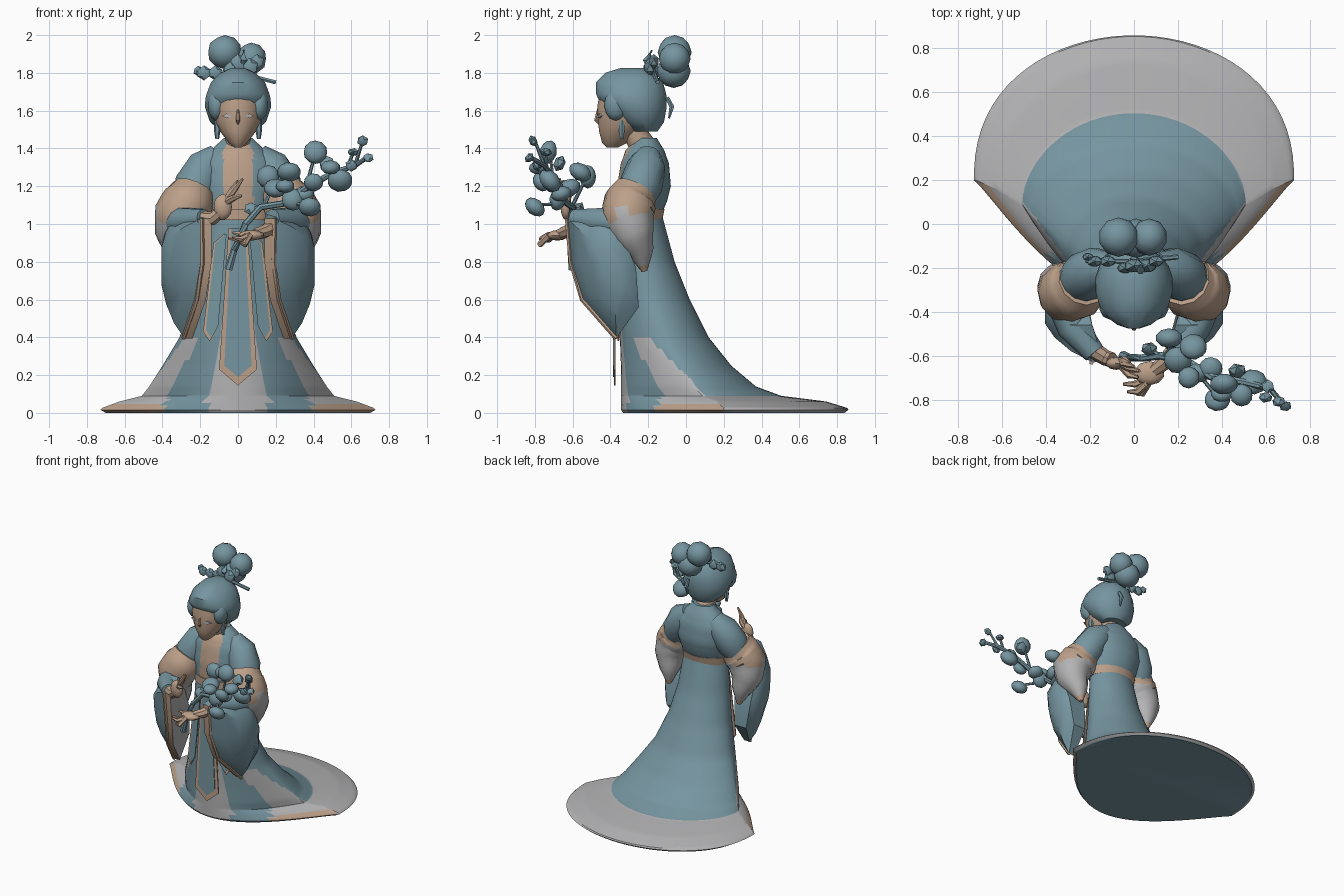
import bpy, bmesh, math
from mathutils import Vector, Matrix

def mat(name, c):
    m = bpy.data.materials.new(name)
    m.diffuse_color = (*c, 1)
    return m

MATS = [mat("slate blue", (.18, .30, .35)), mat("warm tan", (.50, .35, .25)), mat("pale grey", (.45, .45, .46))]
BLUE, TAN, GREY = 0, 1, 2

def finish(bm, name, color=BLUE, angle=38):
    bmesh.ops.recalc_face_normals(bm, faces=bm.faces[:])
    for f in bm.faces:
        f.material_index = color(f.calc_center_median()) if callable(color) else color
    me = bpy.data.meshes.new(name)
    bm.to_mesh(me)
    bm.free()
    for m in MATS:
        me.materials.append(m)
    ob = bpy.data.objects.new(name, me)
    bpy.context.collection.objects.link(ob)
    bpy.ops.object.select_all(action='DESELECT')
    ob.select_set(True)
    bpy.context.view_layer.objects.active = ob
    bpy.ops.object.shade_smooth_by_angle(angle=math.radians(angle))
    return ob

def skin(bm, rings):
    n = len(rings[0])
    vs = [[bm.verts.new(p) for p in r] for r in rings]
    for a, b in zip(vs, vs[1:]):
        for i in range(n):
            j = (i + 1) % n
            bm.faces.new((a[i], a[j], b[j], b[i]))
    bm.faces.new(vs[0])
    bm.faces.new(vs[-1])

def loft(name, rows, color=BLUE, n=24, sub=1, angle=38, back=lambda z: 1):
    # rows: z, half width, front y, widest y, back y, front squareness
    full = []
    for a, b in zip(rows, rows[1:]):
        for k in range(sub):
            full.append([u + (v - u) * k / sub for u, v in zip(a, b)])
    full.append(rows[-1])
    rings = []
    for z, w, yf, ym, yb, p in full:
        r = []
        for i in range(n):
            t = 2 * math.pi * (i + .5) / n
            s, c = math.sin(t), math.cos(t)
            r.append((w * s, ym - (ym - yf) * c ** p if c > 0 else ym + (yb - ym) * abs(c) ** back(z), z))
        rings.append(r)
    bm = bmesh.new()
    skin(bm, rings)
    return finish(bm, name, color, angle)

def tube(name, pts, color=BLUE, n=8, sub=1):
    # pts: x, y, z, radius
    pts = [[u + (v - u) * k / sub for u, v in zip(a, b)] for a, b in zip(pts, pts[1:]) for k in range(sub)] + [pts[-1]]
    P = [Vector(p[:3]) for p in pts]
    rings = []
    for i, p in enumerate(P):
        d = (P[min(i + 1, len(P) - 1)] - P[max(i - 1, 0)]).normalized()
        ref = Vector((0, 0, 1)) if abs(d.z) < .9 else Vector((0, 1, 0))
        if sub > 1:
            ref = Vector((0, 1, 0))
        u = d.cross(ref).normalized()
        v = d.cross(u)
        rings.append([p + pts[i][3] * (u * math.cos(2 * math.pi * k / n) + v * math.sin(2 * math.pi * k / n)) for k in range(n)])
    bm = bmesh.new()
    skin(bm, rings)
    return finish(bm, name, color)

def blob(name, c, r, color=BLUE, sub=2, rot=0):
    bm = bmesh.new()
    M = Matrix.Translation(c) @ Matrix.Rotation(rot, 4, 'X') @ Matrix.Diagonal((*r, 1))
    bmesh.ops.create_icosphere(bm, subdivisions=sub, radius=1, matrix=M)
    return finish(bm, name, color)

def plate(name, pts, y, color, thick=.008):
    # flat panel from (x, z, y offset) points
    bm = bmesh.new()
    f = [(x, y + o, z) for x, z, o in pts]
    skin(bm, [f, [(a, b + thick, c) for a, b, c in f]])
    return finish(bm, name, color)

# robe skirt with long train
def skirt_color(c):
    if c.z < .003:
        return BLUE
    x, low = abs(c.x), max(0, .5 - c.z)
    if c.y < -.05 and x < .07 + .22 * low and c.z < .55:
        return GREY
    if x < .16 + .5 * low and c.y < -.06 - .2 * c.z:
        return BLUE
    if c.z < .045 and c.y < .19 and x > .4:
        return TAN
    return GREY if c.z < max(.09, min(.39, .2 - c.y)) else BLUE

loft("robe_skirt", [
    (0, .70, -.335, .2, .84, 2.3), (.016, .73, -.345, .2, .86, 2.3), (.026, .72, -.345, .2, .855, 2.3),
    (.06, .63, -.345, .16, .745, 2.2), (.076, .565, -.345, .12, .62, 2.1), (.09, .51, -.345, .09, .505, 2.0),
    (.14, .47, -.345, .04, .37, 1.8),
    (.25, .40, -.345, -.02, .24, 1.5), (.4, .31, -.35, -.10, .12, 1.1), (.6, .24, -.36, -.17, .02, 1),
    (.8, .20, -.365, -.22, -.06, 1), (1.06, .17, -.36, -.25, -.13, 1)], skirt_color, n=72, sub=5, angle=30,
    back=lambda z: .82 + min(.28, z * 3))

# bodice, tan collar front, waist belt
loft("bodice", [
    (1.04, .165, -.36, -.25, -.135, 1), (1.12, .185, -.365, -.23, -.10, 1), (1.2, .205, -.365, -.22, -.08, 1),
    (1.32, .205, -.345, -.21, -.09, 1), (1.39, .145, -.32, -.21, -.115, 1), (1.455, .075, -.26, -.21, -.155, 1)],
    lambda c: TAN if abs(c.x) < min(.08, .08 - (c.z - 1.38) * .5) and c.y < -.25 else BLUE, n=72, sub=3)
loft("waist_belt", [(1.02, .178, -.37, -.25, -.125, 1), (1.08, .182, -.372, -.24, -.112, 1)], TAN)

# front sash: tan border, blue centre, narrower side panels
plate("sash_border", [(-.05, .98, 0), (.05, .98, 0), (.1, .23, 0), (0, .145, 0), (-.1, .23, 0)], -.382, TAN)
plate("sash_centre", [(-.036, .98, 0), (.036, .98, 0), (.072, .25, 0), (0, .19, 0), (-.072, .25, 0)], -.387, BLUE)
for s in (-1, 1):
    plate("side_panel_border", [(s * .07, .95, 0), (s * .13, .9, .02), (s * .185, .43, .02), (s * .15, .38, .01), (s * .11, .45, 0)], -.372, TAN)
    plate("side_panel", [(s * .06, .95, 0), (s * .12, .9, .02), (s * .17, .44, .02), (s * .145, .40, .01), (s * .105, .46, 0)], -.378, BLUE)

# neck, face, hair
tube("neck", [(0, -.22, 1.40, .07), (0, -.27, 1.48, .065), (0, -.28, 1.56, .07)], TAN, 12)
loft("face", [
    (1.405, .02, -.42, -.39, -.36, 1), (1.43, .05, -.445, -.38, -.31, 1), (1.49, .095, -.462, -.35, -.25, 1),
    (1.55, .125, -.468, -.33, -.2, 1), (1.62, .135, -.472, -.32, -.2, 1), (1.69, .12, -.46, -.32, -.2, 1)], TAN, n=18)
tube("nose", [(0, -.466, 1.61, .005), (0, -.476, 1.55, .012), (0, -.460, 1.53, .006)], TAN, 6)
# hair cap, cut as a heart shape above the face
loft("hair", [
    (1.49, .09, -.29, -.22, -.15, 1), (1.54, .15, -.355, -.24, -.115, 1), (1.62, .178, -.425, -.27, -.10, .8),
    (1.665, .174, -.468, -.28, -.10, .8), (1.69, .168, -.478, -.28, -.103, .85), (1.75, .145, -.478, -.27, -.12, 1),
    (1.80, .095, -.43, -.27, -.17, 1), (1.825, .04, -.35, -.27, -.21, 1)], BLUE, n=20)
for s in (-1, 1):
    plate("eye", [(s * .035, 1.57, 0), (s * .06, 1.585, .004), (s * .085, 1.572, .014), (s * .06, 1.56, .004)], -.466, GREY, .009)
    blob("temple_hair", (s * .112, -.37, 1.63), (.048, .065, .085))
    tube("earring", [(s * .11, -.34, 1.57, .012), (s * .11, -.34, 1.5, .018), (s * .11, -.34, 1.45, .01)], BLUE, 6)

# bun lobes, hair flowers, hairpins
for c, r in (((-.07, -.06, 1.91), (.092, .09, .09)), ((.07, -.06, 1.875), (.082, .085, .085)), ((.01, -.065, 1.81), (.095, .09, .09))):
    blob("hair_bun", c, r)
for x, y, z, r in ((-.18, -.17, 1.80, .04), (-.21, -.15, 1.81, .028), (-.12, -.17, 1.80, .04), (.0, -.19, 1.85, .05),
                   (-.04, -.2, 1.82, .04), (.06, -.19, 1.83, .05), (.1, -.17, 1.86, .04)):
    blob("hair_flower", (x, y, z), (r, r * .7, r), BLUE, 1)
tube("hairpin", [(-.22, -.17, 1.81, .008), (0, -.17, 1.8, .012), (.2, -.15, 1.75, .012)], BLUE, 6)
tube("hair_spike", [(0, -.16, 1.8, .02), (.03, -.21, 1.87, .02), (.03, -.18, 1.92, .006)], BLUE, 6)
tube("back_hair_drop", [(.05, -.10, 1.67, .012), (.05, -.075, 1.62, .015), (.05, -.09, 1.56, .006)], BLUE, 6)

# sleeves, both sides: y, z, inner x, outer x of the hanging sleeve outline
OUT = [(-.63, 1.03, .14, .19), (-.61, .8, .14, .185), (-.55, .6, .17, .215), (-.37, .395, .24, .285),
       (-.25, .56, .24, .34), (-.265, .77, .23, .37), (-.36, 1.0, .22, .37), (-.46, 1.085, .19, .29)]
def hanging_sleeve(s):
    rings = [[(s * a, y, z) for y, z, a, b in OUT], [(s * b, y, z) for y, z, a, b in OUT]]
    for k, f in ((.8, .45), (.55, .8), (.3, 1)):
        rings.append([(s * (b + (.405 - b) * f), -.38 + (y + .38) * k, .8 + (z - .8) * k) for y, z, a, b in OUT])
    bm = bmesh.new()
    skin(bm, rings)
    def color(c):
        if abs(c.x) < .22 and -.52 < c.y < -.36:
            return GREY          # lining
        for (y, z, a, b), (y2, z2, a2, b2) in zip(OUT[:3], OUT[1:4]):
            if abs(c.y - (y + y2) / 2) < .01 and abs(c.z - (z + z2) / 2) < .01:
                return TAN       # trim on the opening
        return BLUE
    finish(bm, "hanging_sleeve", color, 40)
    tube("sleeve_trim", [(s * (b + .003), y, z, .012) for y, z, a, b in OUT[:4]], TAN, 5)

for s in (-1, 1):
    hanging_sleeve(s)
    tube("upper_sleeve", [(s * .10, -.2, 1.36, .07), (s * .17, -.21, 1.30, .105), (s * .225, -.24, 1.2, .115), (s * .25, -.26, 1.14, .10)], BLUE, 12)
    tube("over_sleeve", [(s * .235, -.265, 1.18, .115), (s * .26, -.295, 1.12, .14), (s * .305, -.31, 1.05, .14),
                         (s * .325, -.28, .95, .115), (s * .31, -.24, .85, .07), (s * .3, -.22, .75, .015)],
         lambda c: TAN if c.z > 1.07 or (c.y < -.39 and c.z > 1) or c.z < .79 else GREY, 12, 3)
    tube("forearm_sleeve", [(s * .31, -.38, 1.01, .08), (s * .28, -.47, 1.015, .072), (s * .18, -.59, 1.03, .05)], BLUE, 10)

# raised hand
tube("raised_wrist", [(-.21, -.56, 1.03, .042), (-.13, -.61, 1.03, .036), (-.10, -.62, 1.06, .035)], TAN)
blob("raised_palm", (-.08, -.635, 1.09), (.05, .03, .07), TAN)
for x, z, y in ((.025, 1.24, -.66), (0, 1.23, -.64), (-.02, 1.20, -.62), (.02, 1.15, -.69)):
    tube("raised_finger", [(-.07, -.63, 1.11, .02), ((x - .06) / 2, y, (z + 1.13) / 2, .017), (x, y - .01, z, .007)], TAN, 6)

# open hand holding the stem
tube("open_wrist", [(.2, -.56, 1.0, .042), (.14, -.63, .96, .036), (.09, -.67, .945, .03)], TAN)
blob("open_palm", (.07, -.68, .94), (.07, .055, .028), TAN)
for x, y, z in ((-.05, -.73, .925), (-.03, -.765, .93), (.01, -.775, .90), (-.03, -.68, .955)):
    tube("open_finger", [(.06, (y - .68) / 2, .94, .02), ((x + .06) / 2, y, z - .01, .016), (x, y, z, .007)], TAN, 6)

# flowering branch
tube("branch", [(-.05, -.6, .76, .022), (-.02, -.61, .86, .018), (.04, -.61, 1.0, .018), (.12, -.6, 1.09, .018), (.25, -.63, 1.11, .018),
                (.36, -.7, 1.19, .018), (.5, -.72, 1.27, .016), (.62, -.75, 1.31, .014), (.68, -.82, 1.35, .012)], BLUE, 7)
for a, b in (((.12, -.6, 1.09), (.07, -.57, 1.08)), ((.14, -.6, 1.1), (.2, -.53, 1.24)), ((.25, -.63, 1.11), (.39, -.8, 1.1)),
             ((.36, -.7, 1.19), (.41, -.72, 1.38)), ((.58, -.74, 1.3), (.61, -.74, 1.38)), ((.62, -.75, 1.31), (.66, -.8, 1.44))):
    tube("twig", [(*a, .011), (*b, .008)], BLUE, 6)
for i, (x, y, z, r) in enumerate((
        (.16, -.52, 1.25, .062), (.27, -.56, 1.275, .064), (.2, -.62, 1.19, .065), (.29, -.68, 1.13, .06), (.38, -.8, 1.09, .06),
        (.35, -.66, 1.16, .055), (.41, -.73, 1.38, .064), (.54, -.72, 1.23, .068), (.49, -.78, 1.30, .052), (.47, -.67, 1.32, .045),
        (.4, -.77, 1.22, .052), (.25, -.7, 1.2, .05), (.07, -.57, 1.08, .04), (.66, -.81, 1.44, .032), (.61, -.74, 1.38, .032),
        (.69, -.83, 1.35, .03), (.6, -.79, 1.31, .034))):
    blob("blossom", (x, y, z), (r, r * .72, r), BLUE, 1 if r < .046 else 2, i)
